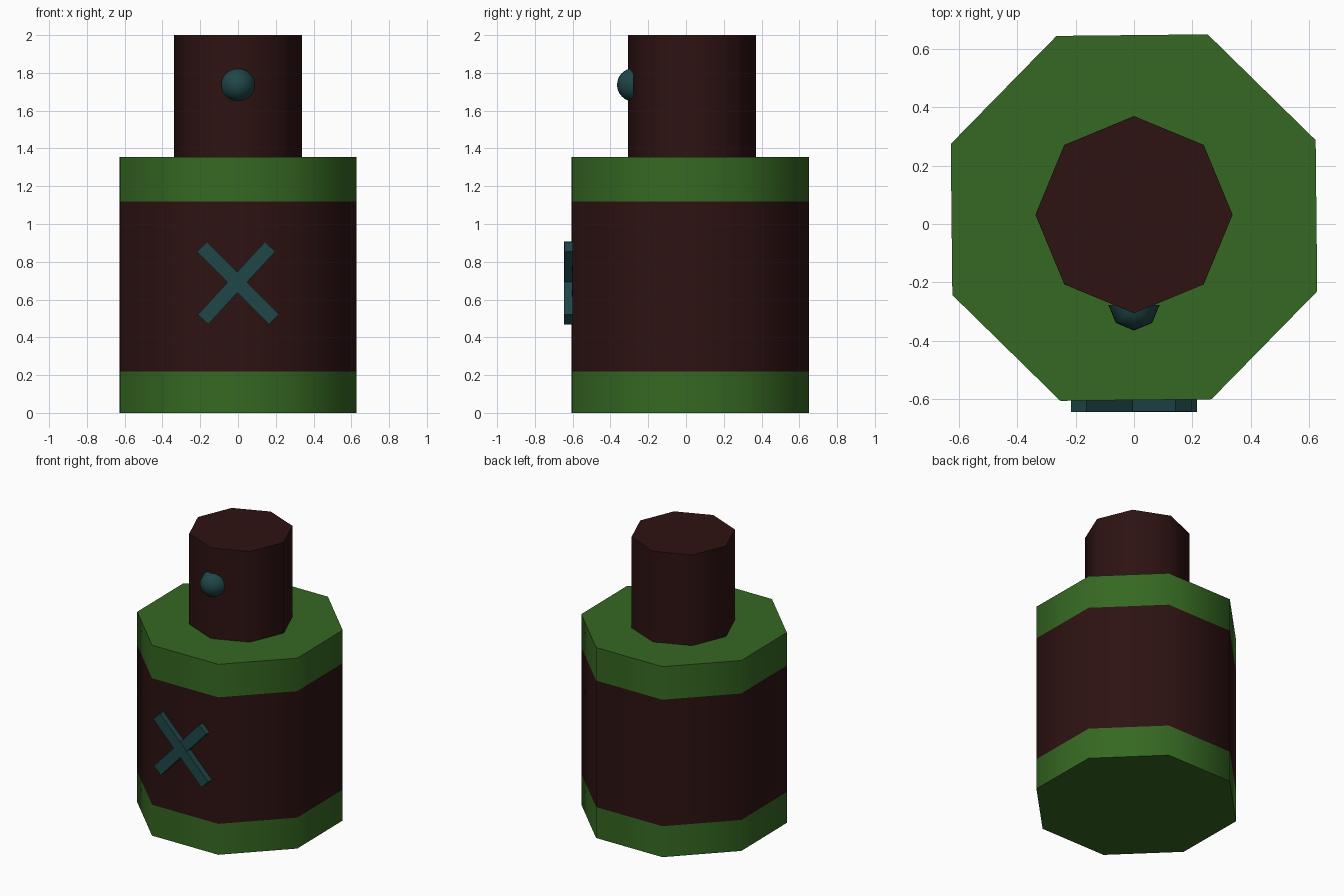
import bpy, bmesh
from math import radians, sqrt
from mathutils import Matrix, Vector

if "Cube" in bpy.data.objects:
    bpy.data.objects.remove(bpy.data.objects["Cube"])


def material(name, rgb):
    m = bpy.data.materials.new(name)
    m.diffuse_color = (*rgb, 1)
    m.use_nodes = True
    m.node_tree.nodes["Principled BSDF"].inputs["Base Color"].default_value = m.diffuse_color
    return m


brown = material("dark_brown", (0.027, 0.006, 0.006))
green = material("green", (0.036, 0.140, 0.016))
teal = material("teal", (0.014, 0.062, 0.066))


def add_object(name, bm, mat, smooth_angle=None):
    bmesh.ops.recalc_face_normals(bm, faces=bm.faces)
    mesh = bpy.data.meshes.new(name)
    bm.to_mesh(mesh)
    bm.free()
    mesh.materials.append(mat)
    obj = bpy.data.objects.new(name, mesh)
    bpy.context.collection.objects.link(obj)
    if smooth_angle:
        bpy.ops.object.select_all(action='DESELECT')
        obj.select_set(True)
        bpy.context.view_layer.objects.active = obj
        bpy.ops.object.shade_smooth_by_angle(angle=radians(smooth_angle))
    return obj


def octagon(name, radius, y, z0, z1, turn, mat):
    bm = bmesh.new()
    bmesh.ops.create_cone(
        bm, cap_ends=True, segments=8, radius1=radius, radius2=radius, depth=z1 - z0,
        matrix=Matrix.Translation((0, y, (z0 + z1) / 2)) @ Matrix.Rotation(radians(turn), 4, 'Z'))
    return add_object(name, bm, mat, 60)


# Body: three stacked octagonal drums, and the neck above
octagon("bottom_band", 0.677, 0.022, 0.0, 0.22, 23.1, green)
octagon("body", 0.677, 0.022, 0.22, 1.12, 23.1, brown)
octagon("top_band", 0.677, 0.022, 1.12, 1.355, 23.1, green)
octagon("neck", 0.338, 0.032, 1.355, 2.0, 0, brown)


# Cross on the front
def bar(name, a, b, width, front):
    back = -0.595
    a, b = Vector((a[0], 0, a[1])), Vector((b[0], 0, b[1]))
    along = b - a
    mid = (a + b) / 2
    mid.y = (front + back) / 2
    rot = along.to_track_quat('X', 'Y').to_matrix().to_4x4()
    bm = bmesh.new()
    x = along.normalized()
    y = Vector((0, 1, 0))
    rot = Matrix((x, y, x.cross(y))).transposed().to_4x4()
    bmesh.ops.create_cube(
        bm, size=1, matrix=Matrix.Translation(mid) @ rot
        @ Matrix.Diagonal((along.length, back - front, width, 1)))
    add_object(name, bm, teal)


bar("cross_bar_falling", (-0.19, 0.88), (0.19, 0.495), 0.075, -0.645)
bar("cross_bar_rising", (-0.185, 0.495), (0.17, 0.88), 0.075, -0.643)

# Half-round button on the neck
bm = bmesh.new()
bmesh.ops.create_uvsphere(bm, u_segments=8, v_segments=16, radius=0.088)
bmesh.ops.bisect_plane(bm, geom=bm.verts[:] + bm.edges[:] + bm.faces[:], dist=1e-5,
                       plane_co=(0, 0, 0), plane_no=(0, 1, 0), clear_outer=True)
bmesh.ops.holes_fill(bm, edges=[e for e in bm.edges if e.is_boundary], sides=0)
bmesh.ops.translate(bm, verts=bm.verts, vec=(0, -0.277, 1.737))
add_object("button", bm, teal, 60)
